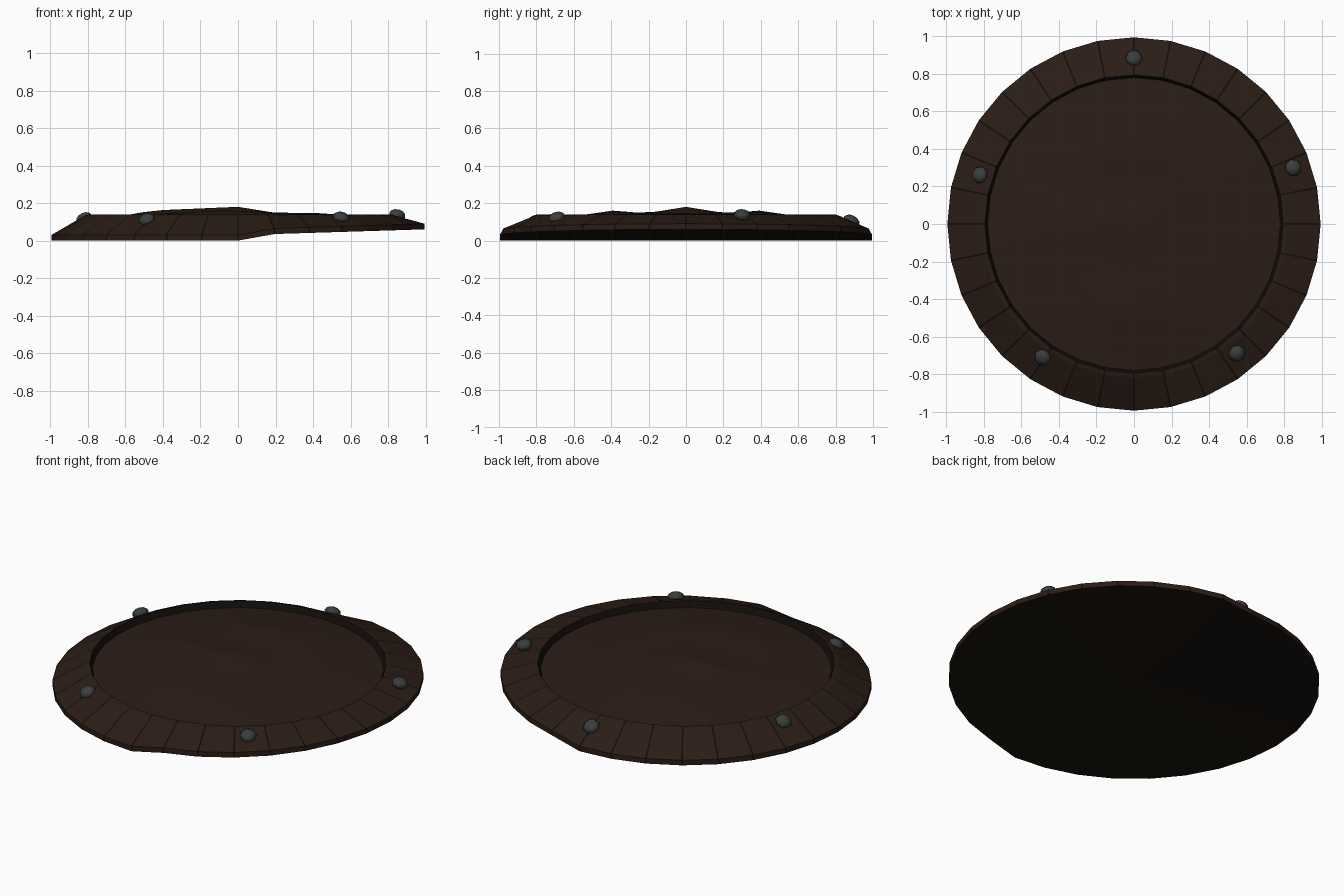
import bpy, bmesh, math
from math import sin, cos, radians, pi
from mathutils import Matrix, Vector

if "Cube" in bpy.data.objects:
    bpy.data.objects.remove(bpy.data.objects["Cube"])

N = 32


def material(name, rgb):
    m = bpy.data.materials.new(name)
    m.diffuse_color = (*rgb, 1)
    m.use_nodes = True
    m.node_tree.nodes["Principled BSDF"].inputs["Base Color"].default_value = m.diffuse_color
    return m


wood = material("dark_wood", (0.024, 0.012, 0.008))
dark = material("seam", (0.006, 0.004, 0.003))
under = material("underside", (0.010, 0.007, 0.004))
metal = material("iron", (0.042, 0.048, 0.047))


def finish(bm, name, mats):
    bmesh.ops.recalc_face_normals(bm, faces=bm.faces)
    me = bpy.data.meshes.new(name)
    bm.to_mesh(me)
    bm.free()
    ob = bpy.data.objects.new(name, me)
    bpy.context.collection.objects.link(ob)
    for m in mats:
        me.materials.append(m)
    return ob


def lift(x):
    # the right half is warped upwards
    if x <= 0:
        return 0
    return 0.035 * x / 0.195 if x < 0.195 else 0.035 + 0.025 * (x - 0.195) / 0.8


# staved rim: narrow dark columns between wide staves, closed by an underside fan
profile = [(0.995, 0.0, 1), (0.995, 0.03, 1), (0.82, 0.132, 0.1),
           (0.795, 0.14, 0), (0.78, 0.105, 0)]
bm = bmesh.new()
cols = []
for i in range(N):
    for d in (-0.3, 0.3):
        a = radians(i * 360 / N + d)
        cols.append([bm.verts.new((r * cos(a), r * sin(a), z + k * lift(r * cos(a))))
                     for r, z, k in profile])
centre = bm.verts.new((0, 0, 0.03))
for i, c in enumerate(cols):
    n = cols[(i + 1) % len(cols)]
    for j in range(len(profile) - 1):
        f = bm.faces.new((c[j], n[j], n[j + 1], c[j + 1]))
        f.material_index = 1 if i % 2 == 0 or j == 3 else 0
    bm.faces.new((n[0], c[0], centre)).material_index = 2
finish(bm, "staved_rim", [wood, dark, under])


# gently warped wooden panel inside the rim
def height(x, y):
    r = math.hypot(x, y)
    z = 0.148 - 0.043 * max(0, (r - 0.45) / 0.335)
    z += 0.012 * math.exp(-((abs(y) - 0.4) / 0.09) ** 2) * math.exp(-((x + 0.1) / 0.25) ** 2)
    ridge = max(0, 1 - abs(y) / 0.2)
    return z + 0.032 * ridge * max(0, 1 - abs(x) / (0.75 if x < 0 else 0.2))


bm = bmesh.new()
top = bm.verts.new((0, 0, height(0, 0)))
rings = [[bm.verts.new((r * cos(2 * pi * i / N), r * sin(2 * pi * i / N),
                        height(r * cos(2 * pi * i / N), r * sin(2 * pi * i / N))))
          for i in range(N)] for r in (0.1, 0.2, 0.3, 0.4, 0.5, 0.65, 0.785)]
for i in range(N):
    j = (i + 1) % N
    bm.faces.new((top, rings[0][i], rings[0][j]))
    for a, b in zip(rings, rings[1:]):
        bm.faces.new((a[i], b[i], b[j], a[j]))
panel = finish(bm, "panel", [wood])
for p in panel.data.polygons:
    p.use_smooth = True

# five flattened rivets leaning with the rim slope
for x, y, z, tilt in ((0, 0.885, 0.105, 0.5), (0.85, 0.3, 0.137, 0.25), (0.55, -0.69, 0.123, 0.35),
                      (-0.487, -0.712, 0.112, 0.5), (-0.822, 0.262, 0.118, 0.5)):
    bm = bmesh.new()
    bmesh.ops.create_uvsphere(bm, u_segments=8, v_segments=6, radius=0.046)
    bmesh.ops.scale(bm, vec=(1, 1, 0.65), verts=bm.verts)
    m = (Matrix.Translation((x, y, z)) @ Matrix.Rotation(math.atan2(y, x), 4, 'Z')
         @ Matrix.Rotation(tilt, 4, 'Y'))
    bm.transform(m)
    rivet = finish(bm, "rivet", [metal])
    for p in rivet.data.polygons:
        p.use_smooth = True
